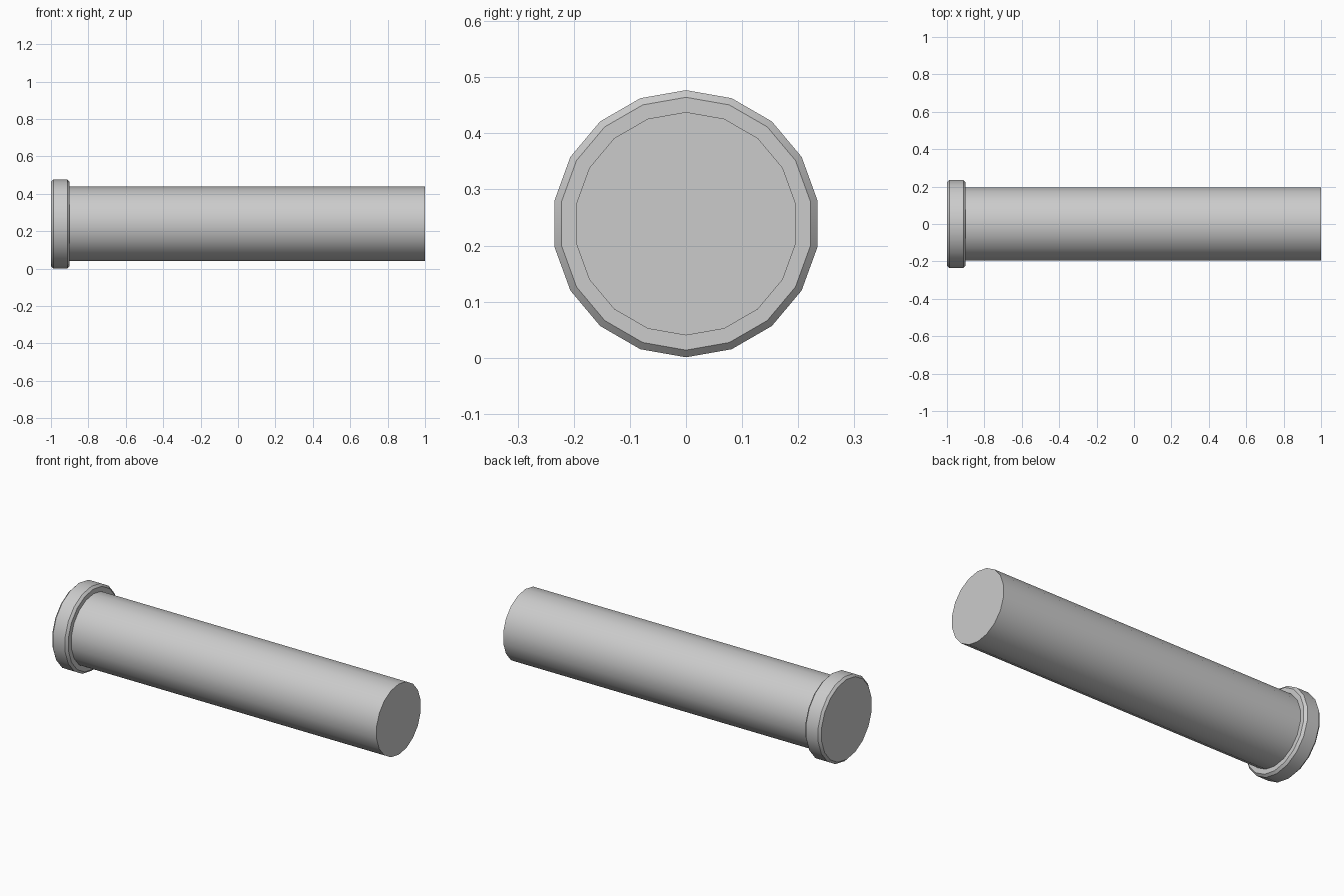
import bpy
from math import pi, radians

if "Cube" in bpy.data.objects:
    bpy.data.objects.remove(bpy.data.objects["Cube"])

SIDES = 18
AXIS_Z = 0.239


def rod(name, x0, x1, radius):
    """Cylinder along x with a vertex pointing straight up."""
    bpy.ops.mesh.primitive_cylinder_add(
        vertices=SIDES, radius=radius, depth=x1 - x0,
        location=((x0 + x1) / 2, 0, AXIS_Z), rotation=(pi / 2, 0, pi / 2))
    obj = bpy.context.object
    obj.name = name
    return obj


# Long plain shaft, seated against the head
shaft = rod("shaft", -0.91, 1.0, 0.199)
bpy.ops.object.shade_smooth_by_angle(angle=radians(30))

# Wider end flange with chamfered rims
head = rod("head", -1.0, -0.9, 0.238)
bevel = head.modifiers.new("chamfer", 'BEVEL')
bevel.width = 0.0125
bevel.segments = 1
bevel.limit_method = 'ANGLE'
bevel.angle_limit = radians(40)
bpy.ops.object.modifier_apply(modifier=bevel.name)
bpy.ops.object.shade_smooth_by_angle(angle=radians(30))
